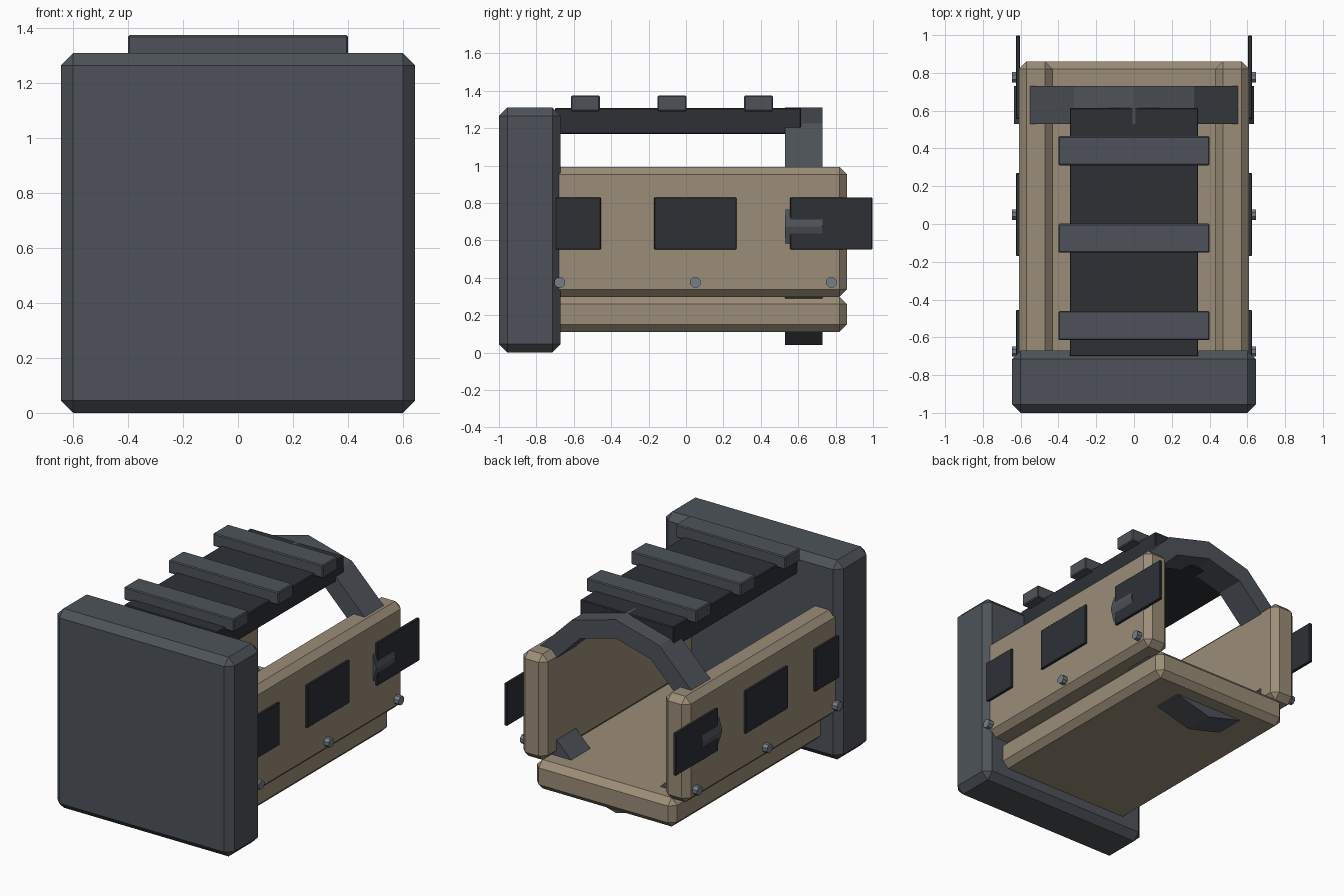
import bpy, bmesh, math
from mathutils import Matrix

if "Cube" in bpy.data.objects:
    bpy.data.objects.remove(bpy.data.objects["Cube"])


def material(name, rgb):
    m = bpy.data.materials.new(name)
    m.diffuse_color = (*rgb, 1)
    m.use_nodes = True
    m.node_tree.nodes["Principled BSDF"].inputs["Base Color"].default_value = m.diffuse_color
    return m


TAN = material("tan", (0.33, 0.27, 0.19))
GREY = material("slate_grey", (0.075, 0.086, 0.1))
DARK = material("dark_grey", (0.026, 0.03, 0.036))
STEEL = material("steel", (0.18, 0.21, 0.25))


def finish(bm, name, mat):
    bmesh.ops.recalc_face_normals(bm, faces=bm.faces)
    me = bpy.data.meshes.new(name)
    bm.to_mesh(me)
    bm.free()
    me.materials.append(mat)
    ob = bpy.data.objects.new(name, me)
    bpy.context.collection.objects.link(ob)
    return ob


def box(name, x, y, z, mat, bevel):
    """Chamfered box from (min, max) pairs."""
    bm = bmesh.new()
    size = [b - a for a, b in (x, y, z)]
    mid = [(a + b) / 2 for a, b in (x, y, z)]
    bmesh.ops.create_cube(bm, size=1, matrix=Matrix.Translation(mid) @ Matrix.Diagonal((*size, 1)))
    ob = finish(bm, name, mat)
    mod = ob.modifiers.new("chamfer", 'BEVEL')
    mod.width = bevel
    mod.segments = 1
    return ob


def ring(name, y0, y1, cz, r_out, r_in, sides, mat):
    """Low-poly hoop around the y axis."""
    bm = bmesh.new()
    loops = []
    for r, y in ((r_out, y0), (r_out, y1), (r_in, y1), (r_in, y0)):
        loops.append([bm.verts.new((r * math.cos(a), y, cz + r * math.sin(a)))
                      for a in (2 * math.pi * i / sides for i in range(sides))])
    for k in range(4):
        a, b = loops[k], loops[(k + 1) % 4]
        for i in range(sides):
            j = (i + 1) % sides
            bm.faces.new((a[i], a[j], b[j], b[i]))
    return finish(bm, name, mat)


def bolt(name, x, y, z, mat):
    bm = bmesh.new()
    bmesh.ops.create_cone(bm, cap_ends=True, segments=8, radius1=0.03, radius2=0.03, depth=0.05,
                          matrix=Matrix.Translation((x, y, z)) @ Matrix.Rotation(math.pi / 2, 4, 'Y')
                          @ Matrix.Rotation(math.pi / 8, 4, 'Z'))
    return finish(bm, name, mat)


# Front plate, floor
box("front_plate", (-0.645, 0.645), (-1, -0.67), (0, 1.31), GREY, 0.045)
box("floor", (-0.51, 0.51), (-0.72, 0.86), (0.11, 0.30), TAN, 0.04)

# Rear hoop running through walls and floor
ring("rear_hoop", 0.53, 0.73, 0.675, 0.635, 0.512, 12, GREY)

# Top rail with cross slats
box("top_rail", (-0.34, 0.34), (-0.70, 0.615), (1.17, 1.308), DARK, 0.005)
for i, y in enumerate((-0.538, -0.075, 0.388)):
    box(f"rail_slat_{i + 1}", (-0.4, 0.4), (y - 0.077, y + 0.077), (1.29, 1.375), GREY, 0.006)

# Side walls with pads and bolts, both sides
for side, s in (("right", 1), ("left", -1)):
    def span(a, b):
        return tuple(sorted((s * a, s * b)))
    box(f"{side}_wall", span(0.43, 0.61), (-0.72, 0.86), (0.297, 0.993), TAN, 0.04)
    for i, y in enumerate((-0.675, 0.05, 0.777)):
        box(f"{side}_pad_{i + 1}", span(0.603, 0.625), (y - 0.22, y + 0.22), (0.55, 0.83), DARK, 0.004)
        bolt(f"{side}_bolt_{i + 1}", s * 0.62, y, 0.375, STEEL)
